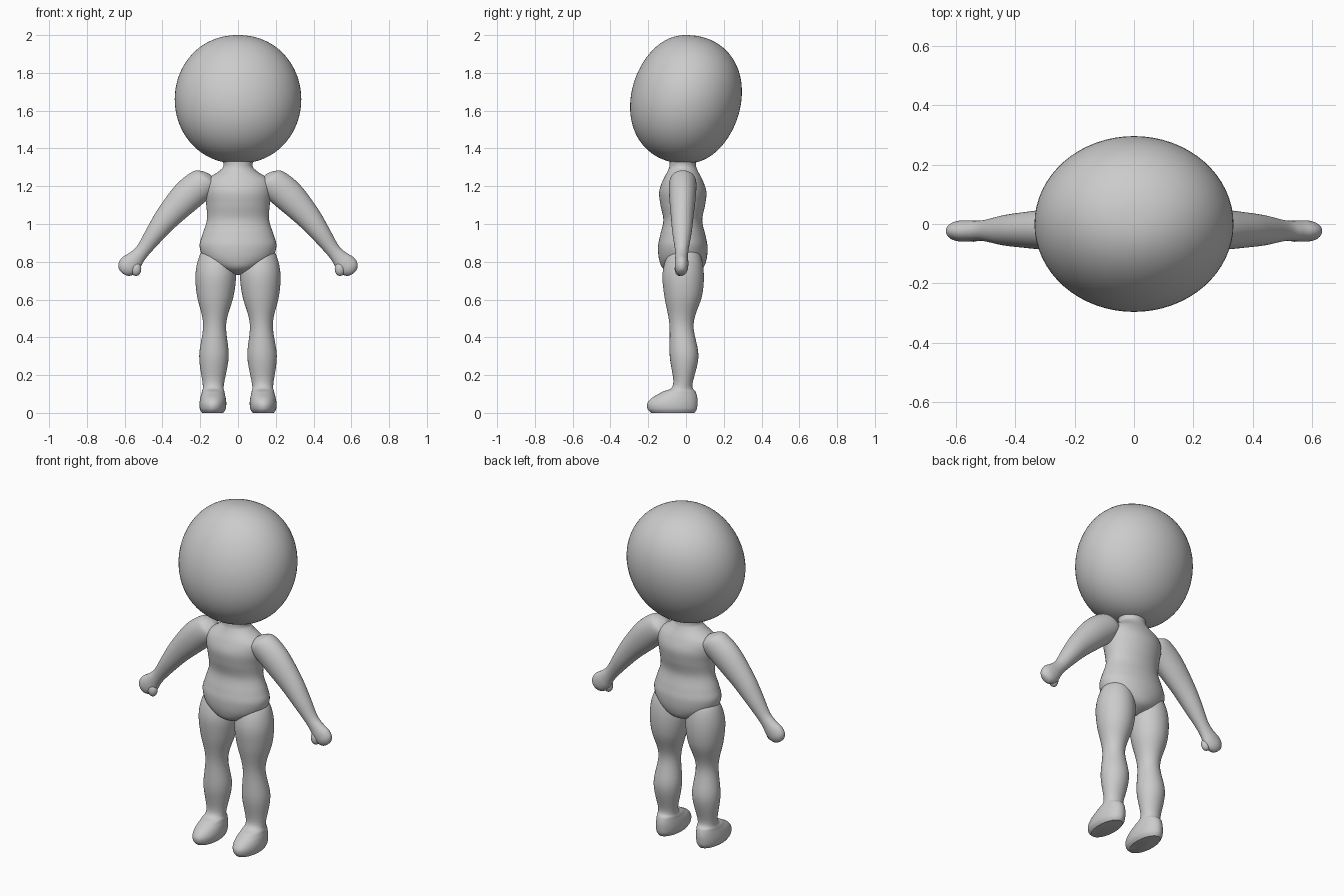
import bpy, bmesh, math
from mathutils import Vector

if "Cube" in bpy.data.objects:
    bpy.data.objects.remove(bpy.data.objects["Cube"], do_unlink=True)

grey = bpy.data.materials.new("plain_grey")
grey.use_nodes = True
tone = (0.6, 0.6, 0.6, 1)
grey.diffuse_color = tone
grey.node_tree.nodes["Principled BSDF"].inputs["Base Color"].default_value = tone


def finish(name, bm, mirrored):
    """Turn a bmesh into a smooth object, optionally mirrored left to right."""
    bmesh.ops.recalc_face_normals(bm, faces=bm.faces)
    mesh = bpy.data.meshes.new(name)
    bm.to_mesh(mesh)
    bm.free()
    mesh.materials.append(grey)
    part = bpy.data.objects.new(name, mesh)
    bpy.context.collection.objects.link(part)
    bpy.ops.object.select_all(action="DESELECT")
    part.select_set(True)
    bpy.context.view_layer.objects.active = part
    bpy.ops.object.shade_smooth_by_angle(angle=math.radians(50))
    if mirrored:
        mirror = part.modifiers.new("mirror", "MIRROR")
        mirror.use_mirror_merge = False


def spline(before, start, end, after, t):
    """Catmull-Rom point between two neighbouring sections."""
    leave, arrive = (end - before) / 2, (after - start) / 2
    ease = t * t * (3 - 2 * t)
    return (start.lerp(end, ease)
            + leave * t * (1 - t) ** 2
            - arrive * t * t * (1 - t))


def refine(sections, steps):
    """Add smoothly interpolated sections between the given ones."""
    keys = [Vector(section) for section in sections]
    padded = [keys[0]] + keys + [keys[-1]]
    result = []
    for group in zip(padded, padded[1:], padded[2:], padded[3:]):
        result += [spline(*group, step / steps) for step in range(steps)]
    return result + [keys[-1]]


def loft(name, sections, across=(1, 0, 0), steps=6, sides=48, mirrored=False):
    """Skin oval sections, each given as centre x, z, half width, centre y, half depth."""
    across = Vector(across).normalized()
    bm = bmesh.new()
    rings = []
    for x, z, width, y, depth in refine(sections, steps):
        ring = []
        for side in range(sides):
            angle = math.tau * side / sides
            offset = across * width * math.cos(angle)
            centre = Vector((x, y + depth * math.sin(angle), z))
            ring.append(bm.verts.new(centre + offset))
        rings.append(ring)
    for lower, upper in zip(rings, rings[1:]):
        for side in range(sides):
            after = (side + 1) % sides
            bm.faces.new((lower[side], lower[after], upper[after], upper[side]))
    bm.faces.new(rings[0])
    bm.faces.new(rings[-1])
    finish(name, bm, mirrored)


# Head: a full egg whose upper part leans slightly backward
def head_section(turn):
    rise = -0.34 * math.cos(turn)
    girth = max(math.sin(turn), 0.01) ** 0.94
    return (0, 1.66 + rise, 0.335 * girth, 0.1 * rise * girth, 0.294 * girth)


bands = 40
loft("head", [head_section(math.pi * band / bands) for band in range(bands + 1)],
     steps=1, sides=64)

# Torso: height, half width and half depth from crotch to neck
torso = [
    (0.73, 0.02, 0.03), (0.76, 0.1, 0.1), (0.81, 0.175, 0.125),
    (0.88, 0.203, 0.131), (0.94, 0.19, 0.12), (1.02, 0.165, 0.103),
    (1.1, 0.168, 0.118), (1.17, 0.178, 0.125), (1.23, 0.17, 0.106),
    (1.28, 0.1, 0.08), (1.31, 0.077, 0.07), (1.36, 0.09, 0.07),
]
loft("torso", [(0, z, width, -0.017, depth) for z, width, depth in torso])

# Legs with flat-soled feet: height, half width, centre y and half depth
leg = [
    (0, 0.056, -0.07, 0.115), (0.02, 0.068, -0.073, 0.13),
    (0.05, 0.071, -0.072, 0.133), (0.08, 0.067, -0.06, 0.12),
    (0.11, 0.06, -0.038, 0.09), (0.15, 0.056, -0.017, 0.051),
    (0.3, 0.078, -0.01, 0.076), (0.47, 0.061, -0.024, 0.064),
    (0.62, 0.097, -0.015, 0.1), (0.74, 0.107, -0.015, 0.109),
    (0.84, 0.085, -0.01, 0.085), (0.89, 0.04, -0.01, 0.04),
]
loft("legs", [(0.134 - z / 45, z, width, y, depth) for z, width, y, depth in leg],
     mirrored=True)

# Arms ending in fists: centre x, height, half width and half depth
arm = [
    (0.145, 1.26, 0.01, 0.01), (0.153, 1.25, 0.05, 0.045),
    (0.175, 1.226, 0.083, 0.07), (0.26, 1.155, 0.086, 0.071),
    (0.367, 1.042, 0.068, 0.06), (0.435, 0.955, 0.053, 0.051),
    (0.5, 0.865, 0.039, 0.036), (0.535, 0.825, 0.043, 0.034),
    (0.568, 0.79, 0.055, 0.036), (0.592, 0.763, 0.05, 0.033),
    (0.607, 0.744, 0.03, 0.02), (0.611, 0.739, 0.004, 0.003),
]
loft("arms", [(x, z, width, -0.014 - x / 60, depth) for x, z, width, depth in arm],
     across=(0.79, 0, 0.61), mirrored=True)

# Thumbs folded below the fists
bm = bmesh.new()
bmesh.ops.create_uvsphere(bm, u_segments=24, v_segments=14, radius=1)
bmesh.ops.scale(bm, vec=(0.028, 0.024, 0.038), verts=bm.verts)
bmesh.ops.translate(bm, vec=(0.54, -0.036, 0.763), verts=bm.verts)
finish("thumbs", bm, True)
